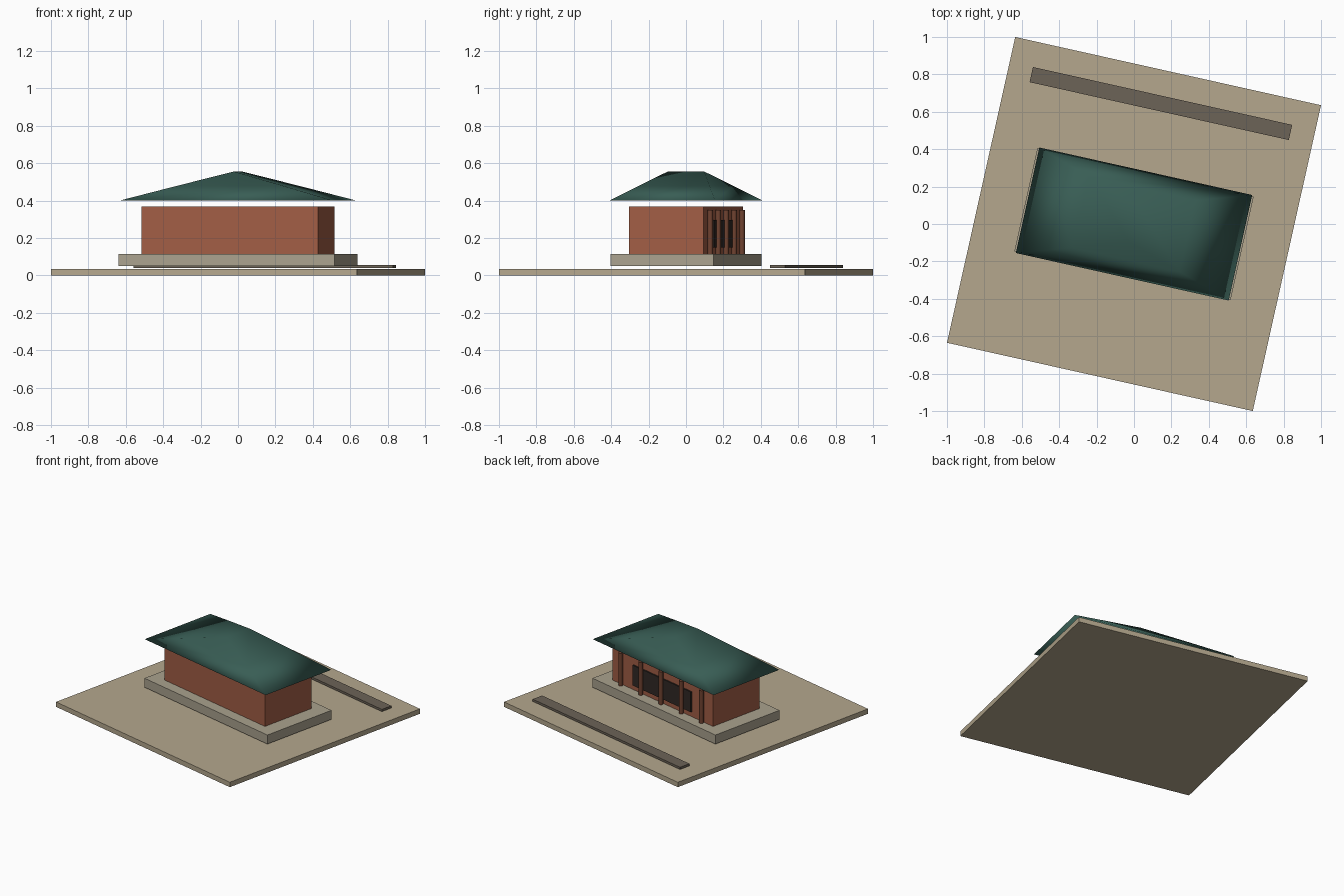
import bpy, bmesh, math
from mathutils import Matrix

if "Cube" in bpy.data.objects:
    bpy.data.objects.remove(bpy.data.objects["Cube"])

TURN = Matrix.Rotation(math.radians(-12.58), 4, 'Z')


def material(name, rgb):
    m = bpy.data.materials.new(name)
    m.diffuse_color = (*rgb, 1)
    m.use_nodes = True
    m.node_tree.nodes["Principled BSDF"].inputs["Base Color"].default_value = m.diffuse_color
    return m


SAND = material("sand", (0.46, 0.39, 0.27))
STONE = material("stone", (0.40, 0.36, 0.27))
BRICK = material("red_wall", (0.36, 0.11, 0.06))
WOOD = material("dark_red_wood", (0.16, 0.055, 0.03))
DARK = material("dark_panel", (0.03, 0.022, 0.018))
PATH = material("path_stone", (0.15, 0.125, 0.095))
TILE = material("green_tile", (0.04, 0.11, 0.09))


def finish(name, bm, mat):
    bmesh.ops.recalc_face_normals(bm, faces=bm.faces)
    mesh = bpy.data.meshes.new(name)
    bm.to_mesh(mesh)
    bm.free()
    mesh.materials.append(mat)
    ob = bpy.data.objects.new(name, mesh)
    ob.matrix_world = TURN
    bpy.context.collection.objects.link(ob)
    return ob


def box(name, w, d, z0, z1, mat, y=0.0, x=0.0):
    bm = bmesh.new()
    m = Matrix.Translation((x, y, (z0 + z1) / 2)) @ Matrix.Diagonal((w, d, z1 - z0, 1))
    bmesh.ops.create_cube(bm, size=1, matrix=m)
    return finish(name, bm, mat)


# Courtyard, path, podium and hall body
box("courtyard", 1.675, 1.675, 0, 0.035, SAND)
box("path", 1.42, 0.083, 0.04, 0.056, PATH, y=0.66)
box("podium", 1.185, 0.565, 0.05, 0.115, STONE)
box("hall_wall", 0.968, 0.41, 0.115, 0.367, BRICK)
box("door_panel", 0.56, 0.02, 0.15, 0.295, DARK, y=0.205)

# Row of columns along the entrance side
for i in range(5):
    bm = bmesh.new()
    bmesh.ops.create_cone(bm, cap_ends=True, segments=10, radius1=0.015, radius2=0.015, depth=0.235,
                          matrix=Matrix.Translation(((i - 2) * 0.195, 0.22, 0.2325)))
    col = finish(f"column_{i + 1}", bm, WOOD)
    for p in col.data.polygons:
        p.use_smooth = len(p.vertices) == 4

# Roof: two rectangular rings closing to a short ridge, smooth shaded
bm = bmesh.new()
rings = []
for hx, hy, z in ((0.583, 0.289, 0.40), (0.293, 0.195, 0.478)):
    rings.append([bm.verts.new((sx * hx, sy * hy, z))
                  for sx, sy in ((-1, -1), (1, -1), (1, 1), (-1, 1))])
eave, mid = rings
front, back = bm.verts.new((0, -0.1, 0.555)), bm.verts.new((0, 0.1, 0.555))
for i in range(4):
    j = (i + 1) % 4
    bm.faces.new((eave[i], eave[j], mid[j], mid[i]))
bm.faces.new((mid[0], mid[1], front))
bm.faces.new((mid[1], mid[2], back, front))
bm.faces.new((mid[2], mid[3], back))
bm.faces.new((mid[3], mid[0], front, back))
bm.faces.new(eave[::-1])
roof = finish("roof", bm, TILE)
roof.data.polygons.foreach_set("use_smooth", [True] * len(roof.data.polygons))
